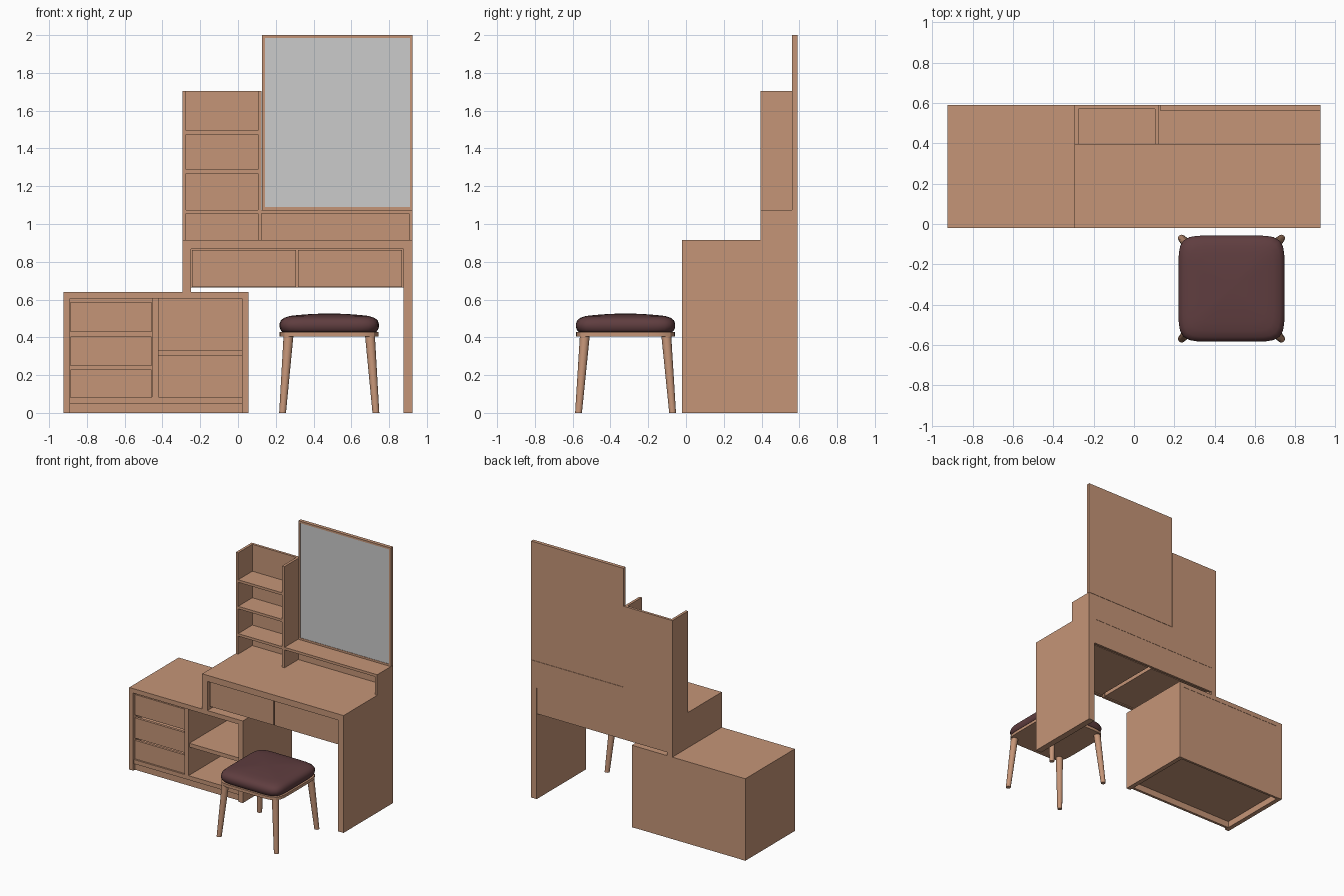
import bpy, bmesh, math
from mathutils import Vector

cube = bpy.data.objects.get("Cube")
if cube:
    bpy.data.objects.remove(cube, do_unlink=True)


def material(name, rgb):
    m = bpy.data.materials.new(name)
    m.use_nodes = True
    m.diffuse_color = (*rgb, 1)
    bsdf = m.node_tree.nodes["Principled BSDF"]
    bsdf.inputs["Base Color"].default_value = (*rgb, 1)
    bsdf.inputs["Roughness"].default_value = 0.6
    return m


wood = material("warm wood", (0.56, 0.30, 0.185))
silver = material("mirror grey", (0.60, 0.60, 0.60))
leather = material("dark maroon leather", (0.115, 0.047, 0.050))


def finish(name, bm, mat, smooth=None):
    bmesh.ops.recalc_face_normals(bm, faces=bm.faces)
    mesh = bpy.data.meshes.new(name)
    bm.to_mesh(mesh)
    bm.free()
    mesh.materials.append(mat)
    ob = bpy.data.objects.new(name, mesh)
    bpy.context.collection.objects.link(ob)
    if smooth:
        bpy.ops.object.select_all(action="DESELECT")
        ob.select_set(True)
        bpy.context.view_layer.objects.active = ob
        bpy.ops.object.shade_smooth_by_angle(angle=math.radians(smooth))
    return ob


def board(name, x, y, z, mat=wood):
    """Box given by its (low, high) range on each axis."""
    bm = bmesh.new()
    bmesh.ops.create_cube(bm, size=1)
    for v in bm.verts:
        v.co = [lo + (c + 0.5) * (hi - lo) for c, (lo, hi) in zip(v.co, (x, y, z))]
    return finish(name, bm, mat)


def loft(name, rings, mat, smooth):
    """Join rings of points and close both ends."""
    bm = bmesh.new()
    loops = [[bm.verts.new(p) for p in ring] for ring in rings]
    n = len(loops[0])
    for a, b in zip(loops, loops[1:]):
        for i in range(n):
            j = (i + 1) % n
            bm.faces.new((a[i], a[j], b[j], b[i]))
    bm.faces.new(loops[0])
    bm.faces.new(loops[-1])
    return finish(name, bm, mat, smooth)


FRONT, BACK, INNER = -0.02, 0.59, 0.57
DEPTH = (FRONT, BACK)
INSIDE = (0.0, INNER)

# Low cabinet carcass
board("cabinet_top", (-0.925, 0.055), DEPTH, (0.605, 0.64))
for side, x in (("right", -0.925), ("left", 0.02)):
    board(f"cabinet_{side}_side", (x, x + 0.035), DEPTH, (0, 0.605))
board("cabinet_back", (-0.89, 0.02), (INNER, 0.588), (0, 0.605))
board("cabinet_floor", (-0.89, 0.02), (-0.01, INNER), (0.05, 0.083))
board("cabinet_kickboard", (-0.89, 0.02), (0.0, 0.02), (0, 0.05))
board("cabinet_divider", (-0.455, -0.42), (-0.01, INNER), (0.083, 0.605))
board("cabinet_shelf", (-0.42, 0.02), INSIDE, (0.302, 0.332))

# Cabinet drawers, each a front panel with a lower box behind it
for i, (low, high) in enumerate(((0.085, 0.23), (0.247, 0.405), (0.427, 0.587))):
    board(f"cabinet_drawer_front_{i + 1}", (-0.888, -0.457), (0.0, 0.02), (low, high))
    board(f"cabinet_drawer_box_{i + 1}", (-0.88, -0.465), (0.02, 0.54), (low, high - 0.02))

# Desk
board("desk_top", (-0.295, 0.925), DEPTH, (0.867, 0.915))
board("desk_leg", (0.875, 0.925), DEPTH, (0, 0.867))
board("desk_support", (-0.295, -0.25), DEPTH, (0.64, 0.867))
board("desk_back_apron", (-0.25, 0.875), (INNER, 0.588), (0.665, 0.867))
for side, x in (("right", (-0.243, 0.307)), ("left", (0.317, 0.868))):
    board(f"desk_drawer_front_{side}", x, (0.0, 0.02), (0.667, 0.862))
    board(f"desk_drawer_box_{side}", (x[0] + 0.01, x[1] - 0.01), (0.02, 0.55), (0.675, 0.84))

# Open shelf tower
TOWER = (0.395, INNER)
for side, x in (("right", -0.295), ("left", 0.105)):
    board(f"tower_{side}_side", (x, x + 0.02), (0.395, BACK), (0.915, 1.705))
board("tower_back", (-0.275, 0.105), (INNER, BACK), (0.915, 1.705))
for i, z in enumerate((1.055, 1.268, 1.475)):
    board(f"tower_shelf_{i + 1}", (-0.275, 0.105), TOWER, (z, z + 0.02))

# Ledge below the mirror
LEDGE = (0.395, 0.565)
board("ledge_shelf", (0.125, 0.925), LEDGE, (1.055, 1.075))
board("ledge_side", (0.905, 0.925), LEDGE, (0.915, 1.055))
board("ledge_back", (0.125, 0.925), (0.565, BACK), (0.915, 1.073))

# Mirror with a thin frame
X0, X1, Z0, Z1, RIM = 0.128, 0.925, 1.075, 2.0, 0.015
FRAME = (0.562, BACK)
board("mirror_backing", (X0 + RIM, X1 - RIM), (0.572, BACK), (Z0 + RIM, Z1 - RIM))
board("mirror_glass", (X0 + RIM, X1 - RIM), (0.565, 0.572), (Z0 + RIM, Z1 - RIM), silver)
for side, x in (("right", X0), ("left", X1 - RIM)):
    board(f"mirror_frame_{side}", (x, x + RIM), FRAME, (Z0, Z1))
for side, z in (("bottom", Z0), ("top", Z1 - RIM)):
    board(f"mirror_frame_{side}", (X0 + RIM, X1 - RIM), FRAME, (z, z + RIM))

# Stool
CX, CY = 0.483, -0.32


def soft_square(half, z, n=64, power=7):
    ring = []
    for i in range(n):
        a = 2 * math.pi * i / n
        c, s = math.cos(a), math.sin(a)
        r = half / (abs(c) ** power + abs(s) ** power) ** (1 / power)
        ring.append((CX + r * c, CY + r * s, z))
    return ring


loft("stool_plate", [soft_square(0.262, z) for z in (0.405, 0.428)], wood, 30)

# Cushion profile: bulging rim, then a gently domed top
rim = [(0.248, 0.428), (0.257, 0.438), (0.263, 0.455), (0.263, 0.472),
       (0.256, 0.49), (0.24, 0.503), (0.21, 0.513)]
dome = [(0.21 * t, 0.526 - 0.013 * t * t) for t in (0.8, 0.6, 0.4, 0.2, 0.05)]
loft("stool_cushion", [soft_square(h, z) for h, z in rim + dome], leather, 50)


def round_ring(center, radius, n=20):
    return [Vector(center) + Vector((radius * math.cos(2 * math.pi * i / n),
                                     radius * math.sin(2 * math.pi * i / n), 0))
            for i in range(n)]


# Splayed tapered legs
for sx, side in ((-1, "right"), (1, "left")):
    for sy, end in ((-1, "front"), (1, "back")):
        foot = (CX + sx * 0.247, CY + sy * 0.249, 0)
        head = (CX + sx * 0.216, CY + sy * 0.216, 0.405)
        loft(f"stool_{end}_{side}_leg", [round_ring(foot, 0.018), round_ring(head, 0.026)], wood, 40)
